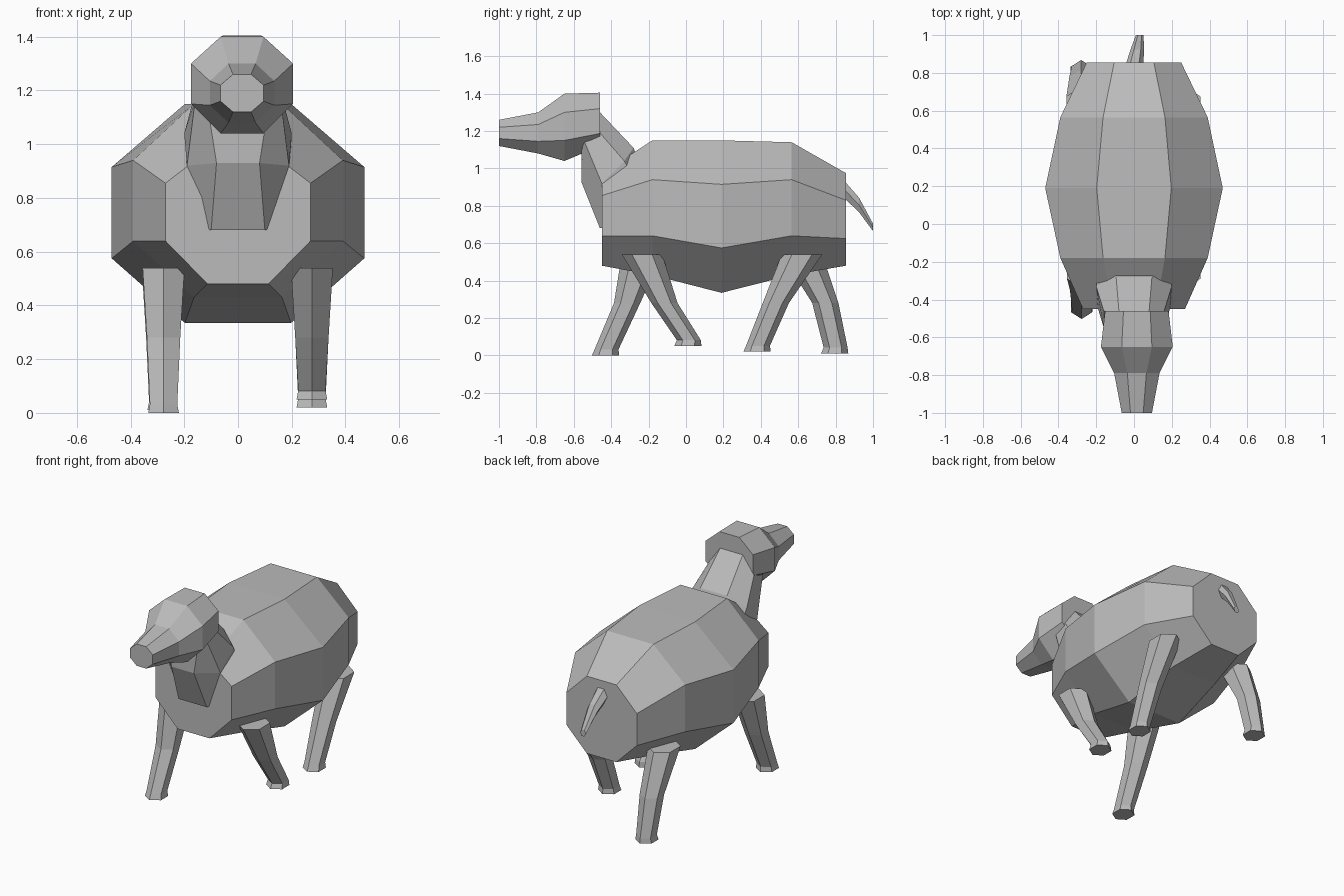
import bpy, bmesh
from math import cos, sin, pi

cube = bpy.data.objects.get("Cube")
if cube:
    bpy.data.objects.remove(cube, do_unlink=True)

grey = bpy.data.materials.new("plain grey")
grey.use_nodes = True
grey.diffuse_color = (0.5, 0.5, 0.5, 1)
grey.node_tree.nodes["Principled BSDF"].inputs["Base Color"].default_value = (0.5, 0.5, 0.5, 1)


def loft(name, rings):
    """Skin matching rings of points into one closed, flat-shaded part."""
    bm = bmesh.new()
    loops = [[bm.verts.new(p) for p in ring] for ring in rings]
    for a, b in zip(loops, loops[1:]):
        for i in range(len(a)):
            j = (i + 1) % len(a)
            bm.faces.new((a[i], a[j], b[j], b[i]))
    bm.faces.new(loops[0])
    bm.faces.new(loops[-1])
    bmesh.ops.recalc_face_normals(bm, faces=bm.faces)
    mesh = bpy.data.meshes.new(name)
    bm.to_mesh(mesh)
    bm.free()
    mesh.materials.append(grey)
    obj = bpy.data.objects.new(name, mesh)
    bpy.context.collection.objects.link(obj)
    return obj


def mirrored_ring(half, cx=0):
    """Half outline of (half width, y, z) points, closed across the middle."""
    return [(cx + w, y, z) for w, y, z in half] + [(cx - w, y, z) for w, y, z in reversed(half)]


def octagon(y, wide, low, side_low, side_high, high, cx=0):
    narrow = wide * 0.42
    half = [(narrow, y, low), (wide, y, side_low), (wide, y, side_high), (narrow, y, high)]
    return mirrored_ring(half, cx)


# Barrel-shaped body
loft("body", [octagon(*r) for r in (
    (-0.45, 0.27, 0.48, 0.64, 0.855, 0.975),
    (-0.18, 0.39, 0.43, 0.64, 0.94, 1.15),
    (0.19, 0.47, 0.335, 0.575, 0.915, 1.15),
    (0.565, 0.39, 0.43, 0.64, 0.94, 1.14),
    (0.855, 0.25, 0.48, 0.625, 0.83, 0.975))])

# Head tapering forward into the muzzle
loft("head", [octagon(*r, cx=0.015) for r in (
    (-1.0, 0.08, 1.12, 1.16, 1.22, 1.26),
    (-0.79, 0.12, 1.08, 1.145, 1.235, 1.30),
    (-0.65, 0.19, 1.04, 1.15, 1.30, 1.40),
    (-0.46, 0.168, 1.12, 1.187, 1.32, 1.405))])

# Neck rising from the chest
loft("neck", [mirrored_ring(half) for half in (
    [(0.1, -0.46, 0.68), (0.18, -0.36, 0.7), (0.18, -0.2, 0.8), (0.09, -0.18, 0.85)],
    [(0.08, -0.56, 0.93), (0.19, -0.45, 0.92), (0.2, -0.33, 1.04), (0.095, -0.28, 1.11)],
    [(0.11, -0.56, 1.12), (0.16, -0.55, 1.16), (0.16, -0.46, 1.19), (0.08, -0.46, 1.30)])])


def hexagon(x, y, z, rx, ry):
    return [(x + rx * sin(i * pi / 3) / sin(pi / 3), y + ry * cos(i * pi / 3), z) for i in range(6)]


def leg(name, x, top_y, knee_y, foot_y, floor):
    loft(name, [
        hexagon(x, top_y, 0.54, 0.078, 0.108),
        hexagon(x, knee_y, 0.28, 0.062, 0.07),
        hexagon(x, foot_y, floor + 0.032, 0.051, 0.064),
        hexagon(x, foot_y - 0.005, floor, 0.057, 0.073)])


# Walking legs
leg("front_leg_left", 0.275, -0.235, -0.115, 0.015, 0.05)
leg("front_leg_right", -0.277, -0.235, -0.315, -0.425, 0)
leg("back_leg_left", 0.275, 0.62, 0.48, 0.385, 0.02)
leg("back_leg_right", -0.28, 0.62, 0.745, 0.80, 0.01)

# Drooping tail
loft("tail", [[(x + rx * cos(i * pi / 3), y, z + rz * sin(i * pi / 3)) for i in range(6)]
              for x, y, z, rx, rz in (
    (0.0, 0.83, 0.905, 0.048, 0.055),
    (0.018, 0.925, 0.805, 0.036, 0.045),
    (0.03, 1.0, 0.685, 0.02, 0.023))])
